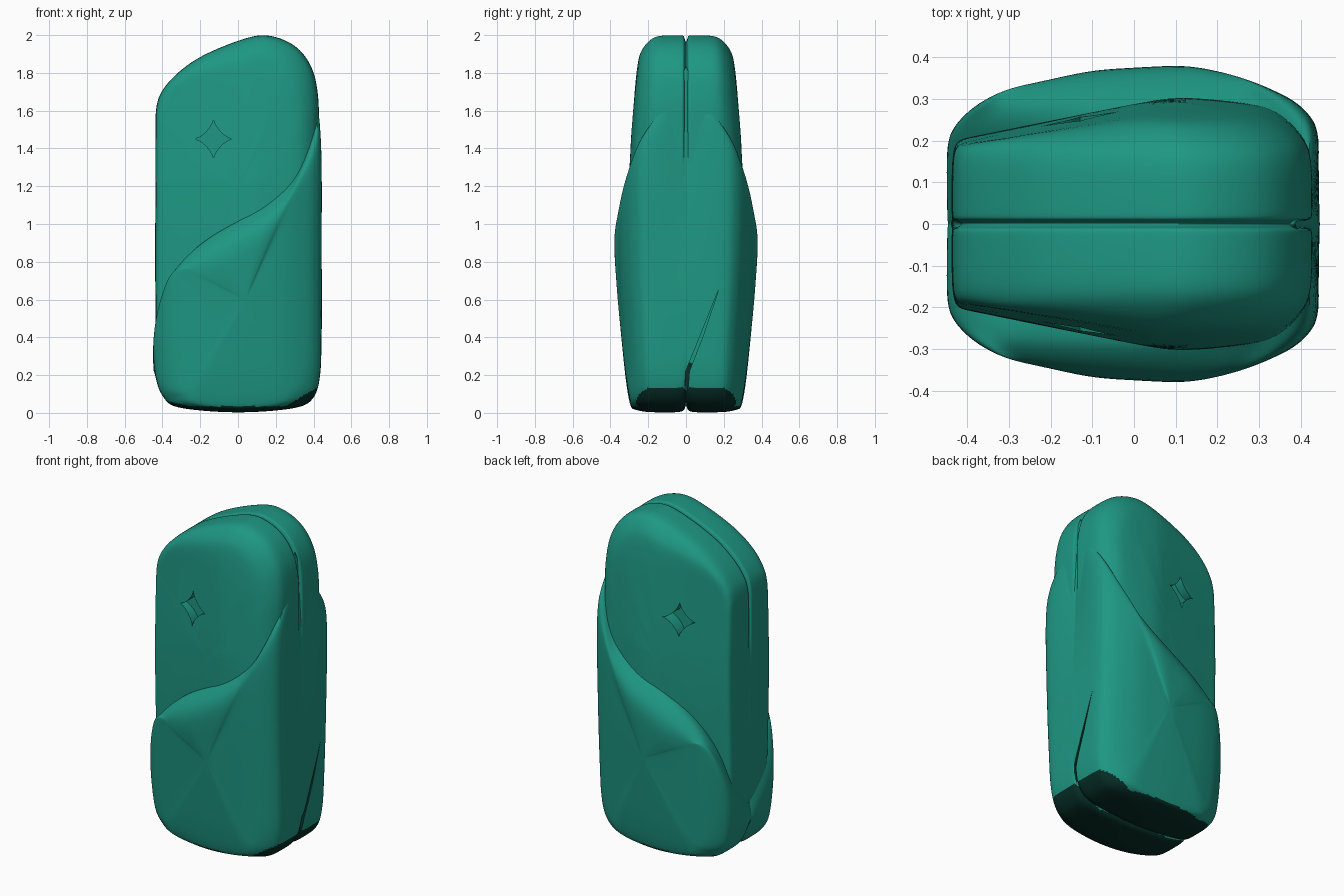
import bpy, bmesh, math
from mathutils import Vector

cube = bpy.data.objects.get("Cube")
if cube:
    bpy.data.objects.remove(cube)


def material(name, colour):
    mat = bpy.data.materials.new(name)
    mat.use_nodes = True
    mat.diffuse_color = colour
    mat.node_tree.nodes["Principled BSDF"].inputs["Base Color"].default_value = colour
    return mat


teal = material("teal", (0.013, 0.31, 0.228, 1))
dark = material("dark_green", (0.002, 0.028, 0.02, 1))


def clip(v):
    return max(0.0, min(1.0, v))


def smooth_loop(pts, n=3):
    """Closed Catmull-Rom loop through the control points."""
    out = []
    for i in range(len(pts)):
        a, b, c, d = (pts[(i + k) % len(pts)] for k in (-1, 0, 1, 2))
        for j in range(n):
            u = j / n
            out.append(0.5 * (2 * b + (c - a) * u + (2 * a - 5 * b + 4 * c - d) * u**2
                              + (3 * b - a - 3 * c + d) * u**3))
    return out


def make(name, bm):
    mesh = bpy.data.meshes.new(name)
    bmesh.ops.recalc_face_normals(bm, faces=bm.faces)
    bm.to_mesh(mesh)
    bm.free()
    ob = bpy.data.objects.new(name, mesh)
    bpy.context.collection.objects.link(ob)
    for mat in (teal, dark):
        mesh.materials.append(mat)
    return ob


def loft(name, half, centre):
    """Skin rings from the middle seam to a domed face, mirrored front to back."""
    flip = lambda p: Vector((p.x, -p.y, p.z))
    loops = [[flip(p) for p in r] for r in reversed(half[1:])] + half
    bm = bmesh.new()
    rings = [[bm.verts.new(p) for p in r] for r in loops]
    n = len(rings[0])
    for a, b in zip(rings, rings[1:]):
        for i in range(n):
            j = (i + 1) % n
            bm.faces.new((a[i], a[j], b[j], b[i]))
    for ring, c in ((rings[0], flip(centre)), (rings[-1], centre)):
        tip = bm.verts.new(c)
        for i in range(n):
            bm.faces.new((ring[i], ring[(i + 1) % n], tip))
    ob = make(name, bm)
    sub = ob.modifiers.new("smooth", 'SUBSURF')
    sub.levels = sub.render_levels = 2
    return ob


def prism(name, pts, place, lo, hi, slot=0):
    """Cutter: a flat outline extruded between two depths."""
    bm = bmesh.new()
    a, b = ([bm.verts.new(place(u, v, d)) for u, v in pts] for d in (lo, hi))
    bm.faces.new(a)
    bm.faces.new(b)
    for i in range(len(a)):
        j = (i + 1) % len(a)
        bm.faces.new((a[i], a[j], b[j], b[i]))
    for f in bm.faces:
        f.material_index = slot
    ob = make(name, bm)
    ob.hide_render = True
    return ob


def finish(ob, cutters):
    for c in cutters:
        m = ob.modifiers.new("cut", 'BOOLEAN')
        m.operation, m.solver, m.object = 'DIFFERENCE', 'EXACT', c
    bpy.ops.object.select_all(action='DESELECT')
    ob.select_set(True)
    bpy.context.view_layer.objects.active = ob
    bpy.ops.object.convert(target='MESH')
    bpy.ops.object.shade_smooth_by_angle(angle=math.radians(35))
    for c in cutters:
        bpy.data.objects.remove(c)


# Upper shells: slim full-height body, thinner to one side, with a seam between front and back
CORE = [(-.437, 1.5), (-.432, 1.62), (-.405, 1.7), (-.33, 1.79), (-.2, 1.885), (0, 1.97), (.15, 2.0),
        (.3, 1.945), (.39, 1.83), (.424, 1.68), (.428, 1.5), (.425, 1.1), (.42, .6),
        (.41, .25), (.33, .1), (0, .06), (-.33, .1), (-.42, .22), (-.437, .6), (-.437, 1.1)]


def core_y(y, x, z):
    y = min(y, .308 - .2 * max(0, .1 - x) - .1 * max(0, x - .1))
    return y * (1 - .19 * max(0, z - 1.25) - .22 * max(0, .9 - z))


def core_ring(y, d, groove=0):
    pts = []
    for x, z in CORE:
        k = d + groove * clip((z - 1.1) / .4)
        x *= 1 - (k if x > 0 else k * .6) / .44
        z = 1 + (z - 1) * (1 - k)
        pts.append(Vector((x, core_y(y, x, z), z)))
    return smooth_loop(pts)


core = [core_ring(0, 0, .035), core_ring(.005, 0, .03)]
core += [core_ring(y, d) for y, d in
         ((.012, .003), (.02, 0), (.1, 0), (.18, .002), (.225, .025), (.27, .075), (.29, .13))]
mid = Vector((0, core_y(.31, 0, 1.2), 1.2))
for s, y in ((.3, .3), (.65, .306)):
    ring = [p.lerp(mid, s) for p in core[8]]
    for p in ring:
        p.y = core_y(y, p.x, p.z)
    core.append(ring)
upper = loft("upper_shells", core, mid)

# Lower shell: its wavy upper edge sweeps with depth around both sides
EDGE_MIDDLE = [(-.445, .24), (-.38, .45), (-.2, .8), (0, .98), (.2, 1.3), (.35, 1.6), (.437, 1.84)]
EDGE_FACE = [(-.448, .5), (-.36, .76), (-.2, .91), (0, 1.03), (.2, 1.15), (.33, 1.26), (.437, 1.38)]
BASE = [(.443, .8), (.442, .4), (.435, .2), (.4, .08), (.3, .025), (0, .002), (-.3, .025),
        (-.39, .075), (-.437, .19)]


def height_at(line, x):
    """Height of a left-to-right line at x."""
    for a, b in zip(line, line[1:]):
        if x <= b.x:
            return a.lerp(b, (x - a.x) / (b.x - a.x)).y
    return line[-1].y


def lower_ring(y_base, y_edge, d, drop, groove=0):
    t = clip(y_edge / .3) ** .8
    shrink = 1 - d / .445
    line = [Vector(a).lerp(Vector(b), t) for a, b in zip(EDGE_MIDDLE, EDGE_FACE)]
    pts = []
    for p in line:
        z = height_at(line, p.x * shrink) - drop
        x = min(p.x * shrink, .437 - .045 * clip((z - 1.5) / .33) ** 2)
        pts.append((x, y_edge, z))
    for x, z in BASE:
        low = clip((.25 - z) / .15)
        pts.append((x * shrink * (1 - groove * low), y_base, z + (.15 * d + groove) * low))
    out = []
    for x, y, z in pts:
        y = min(y, .387 - (.8 if x > .05 else .4) * (x - .05) ** 2)
        out.append(Vector((x, y * (1 - .16 * clip((1 - z) / .95)), z)))
    return smooth_loop(out)


lower = [lower_ring(0, 0, 0, 0, .035), lower_ring(.005, .005, 0, 0, .03)]
lower += [lower_ring(*r) for r in
          ((.014, .014, 0, 0), (.1, .1, 0, 0), (.18, .18, 0, 0), (.235, .235, .005, 0),
           (.265, .268, .025, .005), (.298, .3, .06, .02), (.333, .345, .11, .065),
           (.352, .379, .16, .125))]
mid = Vector((.04, .362, .6))
lower += [[p.lerp(mid, s) + Vector((0, .01 * (1 - s), 0)) for p in lower[9]] for s in (.25, .6)]
shell = loft("lower_shell", lower, mid)

# Four-pointed star recess on both faces
star = []
for i in range(32):
    a = math.tau * i / 32
    c, s = math.cos(a), math.sin(a)
    star.append((-.13 + .1 * math.copysign(abs(c)**2.9, c), 1.45 + .105 * math.copysign(abs(s)**2.9, s)))
on_face = lambda u, v, d: (u, d, v)
finish(upper, [prism("star_cutter_front", star, on_face, -.4, -.19),
               prism("star_cutter_back", star, on_face, .19, .4)])

# Tapered dark slit rising from the bottom seam on one side
slit = [(-.008, .08), (.008, .08), (.018, .22), (.095, .42), (.172, .65), (.08, .42), (-.002, .22)]
on_side = lambda u, v, d: (d, u, v)
finish(shell, [prism("slit_cutter", slit, on_side, .41, .5, 1)])

# Dark underside, reaching higher at the corners
for f in shell.data.polygons:
    x, z = f.center.x, f.center.z
    if z < .035 + .1 * clip((x - .25) / .17) + .025 * clip((-x - .25) / .12):
        f.material_index = 1
